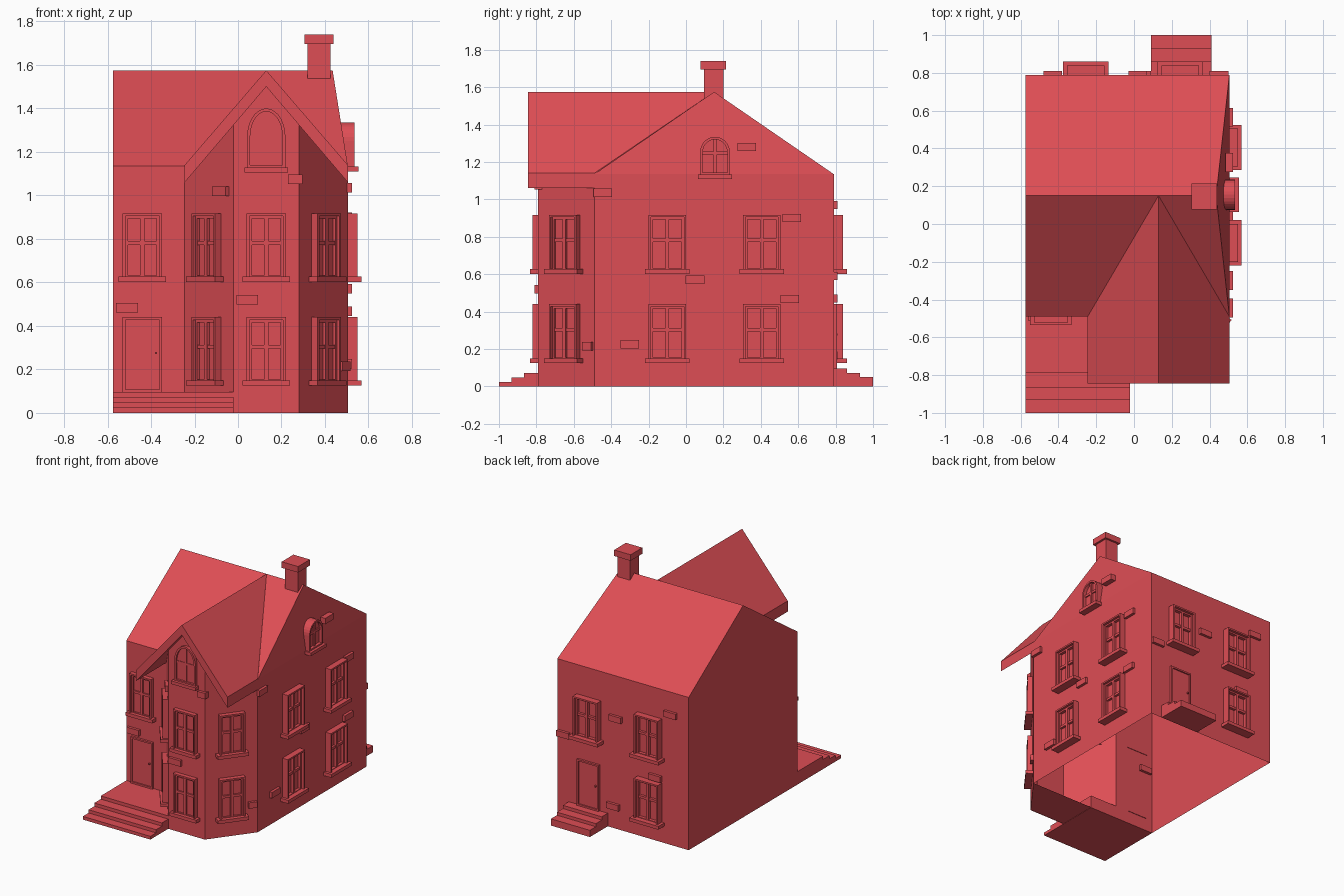
import bpy, bmesh, math
from mathutils import Matrix

cube = bpy.data.objects.get("Cube")
if cube:
    bpy.data.objects.remove(cube, do_unlink=True)

RED = (0.73, 0.075, 0.09, 1)
red = bpy.data.materials.new("brick red")
red.diffuse_color = RED
red.use_nodes = True
red.node_tree.nodes["Principled BSDF"].inputs["Base Color"].default_value = RED

# House dimensions
LEFT, RIGHT, FRONT, BACK = -0.575, 0.505, -0.49, 0.79
EAVE, RIDGE, RIDGE_Y, LEAN = 1.135, 1.575, 0.15, 0.07
BAY_L, BAY_MID, BAY_FRONT, BAY_HALF = -0.245, 0.13, -0.79, 0.15
SLANT = math.atan2(0.3, 0.225)


def finish(name, bm, at=(0, 0), turn=0, fix=True):
    if fix:
        bmesh.ops.recalc_face_normals(bm, faces=bm.faces[:])
    mesh = bpy.data.meshes.new(name)
    bm.to_mesh(mesh)
    bm.free()
    mesh.materials.append(red)
    obj = bpy.data.objects.new(name, mesh)
    obj.matrix_world = Matrix.Translation((*at, 0)) @ Matrix.Rotation(turn, 4, "Z")
    bpy.context.collection.objects.link(obj)
    return obj


def shell(name, faces):
    """Sheet of flat faces, welded along shared edges."""
    bm = bmesh.new()
    for face in faces:
        bm.faces.new([bm.verts.new(p) for p in face])
    bmesh.ops.remove_doubles(bm, verts=bm.verts[:], dist=0.0005)
    return finish(name, bm)


def boxes(name, extents, at=(0, 0), turn=0):
    """Boxes given as x, y and z ranges."""
    bm = bmesh.new()
    for xs, ys, zs in extents:
        made = bmesh.ops.create_cube(bm, size=1)["verts"]
        for v in made:
            v.co = [r[0] if c < 0 else r[1] for c, r in zip(v.co, (xs, ys, zs))]
    return finish(name, bm, at, turn)


def frame_bars(w, z0, z1, t, y0, y1):
    """Four bars around a rectangle."""
    h = w / 2
    return [((-h, t - h), (y0, y1), (z0, z1)), ((h - t, h), (y0, y1), (z0, z1)),
            ((t - h, h - t), (y0, y1), (z0, z0 + t)), ((t - h, h - t), (y0, y1), (z1 - t, z1))]


def window(name, at, turn, z, w, depth, sill):
    """Framed window with sash, cross bars and sill."""
    top, h = z + 0.31, w / 2
    parts = frame_bars(w, z, top, 0.012, -depth, 0)
    parts += frame_bars(w - 0.024, z + 0.012, top - 0.012, 0.012, -depth * 0.6, 0)
    parts += [((-h, h), (-0.006, 0.004), (z, top)),
              ((-0.01, 0.01), (-depth * 0.6, 0), (z, top)),
              ((0.01 - h, h - 0.01), (-depth * 0.5, 0), (z + 0.165, z + 0.183)),
              ((-h - 0.02, h + 0.02), (-sill, 0), (z - 0.005, z + 0.02))]
    boxes(name, parts, at, turn)


def arch_points(half, z0, spring, rise):
    pts = [(half, z0), (half, spring)]
    pts += [(half * math.cos(math.pi * i / 14), spring + rise * math.sin(math.pi * i / 14))
            for i in range(1, 14)]
    return pts + [(-half, spring), (-half, z0)]


def arched_window(name, at, turn, half, z0, spring, rise, depth):
    """Arched frame, pane, cross bars and sill."""
    t = 0.014
    outer = arch_points(half, z0, spring, rise)
    inner = arch_points(half - t, z0 + t, spring, rise - t)
    bm = bmesh.new()
    faces = []
    n = len(outer)
    for i in range(n):
        j = (i + 1) % n
        faces.append([bm.faces.new([bm.verts.new((p[0], -depth, p[1]))
                      for p in (outer[i], outer[j], inner[j], inner[i])])][0])
    bmesh.ops.remove_doubles(bm, verts=bm.verts[:], dist=0.0005)
    moved = bmesh.ops.extrude_face_region(bm, geom=bm.faces[:])["geom"]
    for v in moved:
        if isinstance(v, bmesh.types.BMVert):
            v.co.y = 0.035 if turn else 0
    bm.faces.new([bm.verts.new((x, -0.006, z)) for x, z in inner])
    obj = finish(name + "_frame", bm, at, turn)
    boxes(name + "_bars", [((-0.007, 0.007), (-depth * 0.6, 0), (z0, spring + rise - t)),
                           ((t - half, half - t), (-depth * 0.5, 0), (spring - 0.012, spring + 0.006)),
                           ((-half - 0.012, half + 0.012), (-depth - 0.02, 0), (z0 - 0.02, z0 + 0.004))],
          at, turn)
    return obj


def door(name, at, turn, z0, z1):
    """Door with thin surround, panel and knob."""
    parts = frame_bars(0.18, z0, z1, 0.012, -0.016, 0)
    parts += [((-0.085, 0.085), (-0.006, 0.004), (z0, z1)),
              ((0.058, 0.068), (-0.02, 0), (z0 + 0.175, z0 + 0.185))]
    boxes(name, parts, at, turn)


# Main walls and roof, open below and towards the bay
wall_l = [(LEFT, FRONT, 0), (LEFT, BACK, 0), (LEFT, BACK, EAVE), (LEFT, RIDGE_Y, RIDGE), (LEFT, FRONT, EAVE)]
f_eave, b_eave = (RIGHT, FRONT, EAVE), (RIGHT, BACK, EAVE)
peak = (RIGHT - LEAN, RIDGE_Y, RIDGE)
shell("main_walls", [
    wall_l,
    [(RIGHT, FRONT, 0), (RIGHT, BACK, 0), b_eave, f_eave],
    [f_eave, b_eave, peak],
    [(LEFT, BACK, 0), (RIGHT, BACK, 0), b_eave, wall_l[2]],
    [(LEFT, FRONT, 0), (BAY_L, FRONT, 0), (BAY_L, FRONT, EAVE), wall_l[4]]])
shell("main_roof", [[wall_l[4], f_eave, peak, wall_l[3]], [wall_l[2], b_eave, peak, wall_l[3]]])

# Bay walls rising to the underside of the cross gable
x0, x1 = BAY_MID - BAY_HALF, BAY_MID + BAY_HALF
low, mid, high = 1.063, 1.324, 1.5
shell("bay_walls", [
    [(BAY_L, FRONT, 0), (x0, BAY_FRONT, 0), (x0, BAY_FRONT, mid), (BAY_L, FRONT, low)],
    [(x0, BAY_FRONT, 0), (x1, BAY_FRONT, 0), (x1, BAY_FRONT, mid),
     (BAY_MID, BAY_FRONT, high), (x0, BAY_FRONT, mid)],
    [(x1, BAY_FRONT, 0), (RIGHT, FRONT, 0), (RIGHT, FRONT, low), (x1, BAY_FRONT, mid)]])
shell("bay_floor", [[(BAY_L, FRONT, 0.002), (x0, BAY_FRONT, 0.002),
                     (x1, BAY_FRONT, 0.002), (RIGHT, FRONT, 0.002)]])

# Cross gable slab, its rear end mitred along the valleys
chevron = [(BAY_L, 1.14, FRONT), (BAY_MID, RIDGE, RIDGE_Y), (RIGHT, 1.14, FRONT),
           (RIGHT, 1.06, FRONT), (BAY_MID, high, RIDGE_Y), (BAY_L, 1.06, FRONT)]
bm = bmesh.new()
near = [bm.verts.new((x, -0.845, z)) for x, z, y in chevron]
far = [bm.verts.new((x, y, z)) for x, z, y in chevron]
for i in range(6):
    j = (i + 1) % 6
    bm.faces.new([near[i], near[j], far[j], far[i]])
for ring in (near, far):
    bm.faces.new([ring[0], ring[1], ring[4], ring[5]])
    bm.faces.new([ring[1], ring[2], ring[3], ring[4]])
finish("bay_roof", bm)

# Chimney
boxes("chimney", [((0.32, 0.425), (0.095, 0.2), (1.45, 1.7)),
                  ((0.305, 0.44), (0.077, 0.215), (1.695, 1.74))])

# Steps
boxes("front_steps", [((LEFT, x0), (y, FRONT if i == 3 else BAY_FRONT), (0, 0.024 * (i + 1)))
                      for i, y in enumerate((-1, -0.933, -0.865, BAY_FRONT))])
boxes("back_steps", [((0.09, 0.41), (BACK, y), (0, z))
                     for y, z in ((1, 0.05), (0.93, 0.073), (0.86, 0.097))])

# Wall frames: a point on each wall and the turn that faces outwards
slant_y = (FRONT + BAY_FRONT) / 2
bay_r, bay_l = ((x1 + RIGHT) / 2, slant_y), ((x0 + BAY_L) / 2, slant_y)
side, rear = math.pi / 2, math.pi

# Windows on both floors
for floor, z in (("lower", 0.13), ("upper", 0.607)):
    window(floor + "_bay_window", (BAY_MID, BAY_FRONT), 0, z, 0.18, 0.032, 0.045)
    window(floor + "_bay_left_window", bay_l, -SLANT, z, 0.18, 0.035, 0.05)
    window(floor + "_bay_right_window", bay_r, SLANT, z, 0.18, 0.035, 0.05)
    for y in (-0.1, 0.405):
        window(floor + "_side_window", (RIGHT, y), side, z, 0.2, 0.045, 0.063)
    window(floor + "_back_window", (-0.255, BACK), rear, z, 0.2, 0.05, 0.07)
window("upper_front_window", (-0.44, FRONT), 0, 0.607, 0.18, 0.032, 0.045)
window("upper_back_window", (0.245, BACK), rear, 0.607, 0.2, 0.05, 0.07)
arched_window("bay_arched_window", (BAY_MID, BAY_FRONT), 0, 0.088, 1.125, 1.27, 0.13, 0.02)
arched_window("side_arched_window", (RIGHT, 0.155), side, 0.08, 1.13, 1.25, 0.085, 0.03)

# Doors
door("front_door", (-0.44, FRONT), 0, 0.096, 0.44)
door("back_door", (0.245, BACK), rear, 0.097, 0.44)

# Raised bricks: offset along the wall, height, width
walls = {
    "front": ((0, FRONT), 0, [(-0.51, 0.483, 0.1)]),
    "bay": ((0, BAY_FRONT), 0, [(0.043, 0.52, 0.1), (0.263, 1.075, 0.065)]),
    "bay_left": (bay_l, -SLANT, [(0.1, 1.02, 0.1)]),
    "bay_right": (bay_r, SLANT, [(0.15, 0.215, 0.06)]),
    "side": ((RIGHT, 0), side, [(-0.445, 1.035, 0.1), (0.325, 1.28, 0.1), (0.565, 0.9, 0.1),
                                (0.048, 0.57, 0.1), (0.555, 0.467, 0.1), (-0.3, 0.225, 0.1)]),
    "back": ((0, BACK), rear, [(-0.02, 0.82, 0.1), (0.43, 0.97, 0.1), (-0.04, 0.165, 0.1),
                               (0.305, 0.47, 0.1), (-0.45, 0.59, 0.1)])}
for wall, (at, turn, bricks) in walls.items():
    boxes(wall + "_bricks", [((u - w / 2, u + w / 2), (-0.02, 0.02), (z - 0.022, z + 0.022))
                             for u, z, w in bricks], at, turn)
